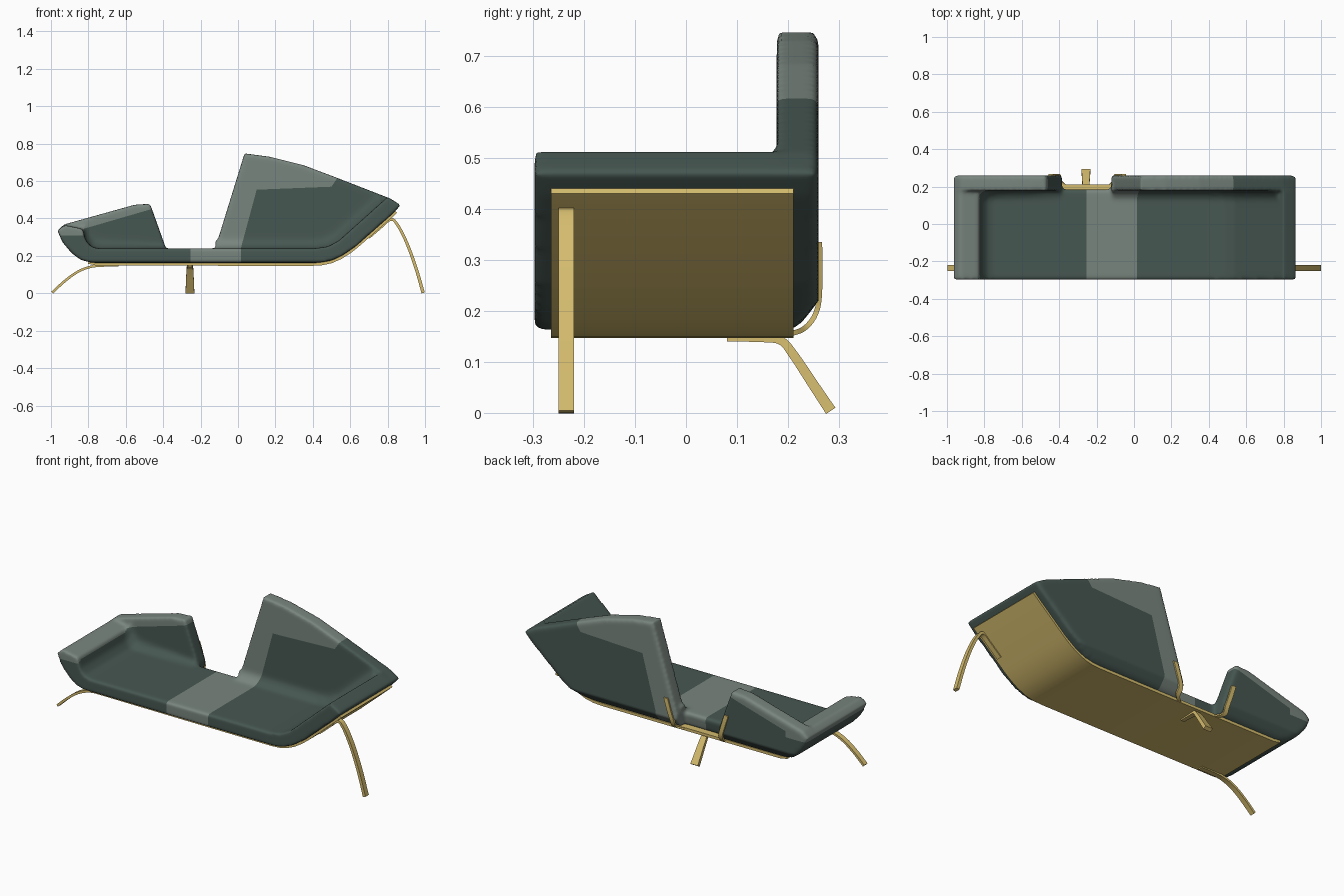
import bpy, bmesh, math
from mathutils import Vector

if "Cube" in bpy.data.objects:
    bpy.data.objects.remove(bpy.data.objects["Cube"])


def material(name, rgb):
    m = bpy.data.materials.new(name)
    m.diffuse_color = (*rgb, 1)
    m.use_nodes = True
    m.node_tree.nodes["Principled BSDF"].inputs["Base Color"].default_value = m.diffuse_color
    return m


GREEN = material("dark green fabric", (0.062, 0.095, 0.082))
GREY = material("grey green fabric", (0.19, 0.235, 0.21))
GOLD = material("gold metal", (0.66, 0.50, 0.155))


def make_object(name, bm, mats):
    bmesh.ops.recalc_face_normals(bm, faces=bm.faces[:])
    me = bpy.data.meshes.new(name)
    bm.to_mesh(me)
    bm.free()
    ob = bpy.data.objects.new(name, me)
    bpy.context.collection.objects.link(ob)
    for m in mats:
        me.materials.append(m)
    bpy.ops.object.select_all(action='DESELECT')
    ob.select_set(True)
    bpy.context.view_layer.objects.active = ob
    return ob


def prism(bm, pts, y0, y1):
    """Closed solid from an (x, z) outline between two y values."""
    a = [bm.verts.new((x, y0, z)) for x, z in pts]
    b = [bm.verts.new((x, y1, z)) for x, z in pts]
    fs = [bm.faces.new(a), bm.faces.new(b[::-1])]
    for i in range(len(pts)):
        j = (i + 1) % len(pts)
        fs.append(bm.faces.new((a[j], a[i], b[i], b[j])))
    bmesh.ops.recalc_face_normals(bm, faces=fs)


def rounded(path, n):
    """Catmull-Rom subdivision of a path."""
    p = [Vector(v) for v in path]
    if n < 2:
        return p
    out = []
    for i in range(len(p) - 1):
        a, b, c, d = p[max(i - 1, 0)], p[i], p[i + 1], p[min(i + 2, len(p) - 1)]
        for k in range(n):
            t = k / n
            out.append(0.5 * (2 * b + (c - a) * t + (2 * a - 5 * b + 4 * c - d) * t * t
                              + (3 * b - a - 3 * c + d) * t ** 3))
    return out + [p[-1]]


def strip(name, path, side, w0, w1, t0, t1, n=5):
    """Flat metal bar along a path, tapering from w0 x t0 to w1 x t1."""
    p, side, bm, prev = rounded(path, n), Vector(side), bmesh.new(), None
    for i, c in enumerate(p):
        f = i / (len(p) - 1)
        tan = (p[min(i + 1, len(p) - 1)] - p[max(i - 1, 0)]).normalized()
        up = tan.cross(side).normalized()
        w, t = (w0 + (w1 - w0) * f) / 2, (t0 + (t1 - t0) * f) / 2
        ring = [bm.verts.new(c + side * w * a + up * t * b)
                for a, b in ((-1, -1), (1, -1), (1, 1), (-1, 1))]
        if prev:
            for k in range(4):
                bm.faces.new((prev[k], prev[(k + 1) % 4], ring[(k + 1) % 4], ring[k]))
        else:
            bm.faces.new(ring)
        prev = ring
    bm.faces.new(prev[::-1])
    make_object(name, bm, [GOLD])
    bpy.ops.object.shade_smooth_by_angle(angle=math.radians(35))


# Upholstered shell: front-view outlines
under_left = [(-0.965, 0.335), (-0.94, 0.275), (-0.89, 0.215), (-0.84, 0.178), (-0.78, 0.163)]
under_right = [(0.43, 0.163), (0.50, 0.175), (0.56, 0.203), (0.63, 0.252), (0.83, 0.428), (0.87, 0.472)]
inner_right = [(0.41, 0.24), (0.48, 0.25), (0.54, 0.282), (0.80, 0.515)]
inner_left = [(-0.83, 0.345), (-0.815, 0.285), (-0.785, 0.25), (-0.75, 0.24)]

bm = bmesh.new()
# Seat with both raised ends
prism(bm, under_left + under_right + inner_right[::-1] + inner_left[::-1] + [(-0.93, 0.365)], -0.297, 0.184)
# Tall right back and low left back
prism(bm, [(-0.12, 0.163)] + under_right + [(0.80, 0.512), (0.53, 0.617), (0.35, 0.685), (0.17, 0.73),
           (0.035, 0.748), (-0.122, 0.24)], 0.178, 0.26)
prism(bm, under_left + [(-0.385, 0.163), (-0.385, 0.24), (-0.47, 0.478), (-0.55, 0.474), (-0.93, 0.368)],
      0.178, 0.26)
# Stepped fillets between seat and backs, smoothed later
R = 0.065
for k in range(6):
    a = 0.004 + k * 0.01
    d = R - math.sqrt(R * R - (R - a) ** 2)
    ir = [(-0.11, 0.24)] + inner_right[:3] + [(0.77, 0.488)]
    prism(bm, [(x, z - 0.012) for x, z in ir] + [(x - 0.4 * d, z + d) for x, z in ir[::-1]], 0.178 - a, 0.21)
    il = [(-0.83, 0.335)] + inner_left[1:] + [(-0.40, 0.24)]
    prism(bm, [(x, z - 0.012) for x, z in il] + [(x + 0.3 * d, z + d * (0.4 if i == 4 else 1))
          for i, (x, z) in reversed(list(enumerate(il)))], 0.178 - a, 0.21)
sofa = make_object("upholstered_shell", bm, [GREEN, GREY])
rm = sofa.modifiers.new("fuse", 'REMESH')
rm.mode, rm.voxel_size = 'VOXEL', 0.009
sm = sofa.modifiers.new("soften", 'SMOOTH')
sm.factor, sm.iterations = 0.5, 12
for m in ("fuse", "soften"):
    bpy.ops.object.modifier_apply(modifier=m)

bm = bmesh.new()
bm.from_mesh(sofa.data)
# Round the lower rear edge
for v in bm.verts:
    v.co.y -= 0.75 * max(0, 0.22 - v.co.z) * min(1, max(0, (v.co.y - 0.17) / 0.08))
# Clean colour borders, as (point, direction) lines in the front view
for (px, pz), (dx, dz) in (((-0.255, 0.2), (0, 1)), ((0.015, 0.24), (0, 1)), ((0.015, 0.24), (0.27, 1)),
                           ((0, 0.55), (1, 0.04)), ((0.50, 0.57), (0.67, 1)),
                           ((-0.48, 0.445), (1, 0.29)), ((-0.9, 0.31), (1, 0))):
    bmesh.ops.bisect_plane(bm, geom=bm.verts[:] + bm.edges[:] + bm.faces[:],
                           plane_co=(px, 0, pz), plane_no=(dz, 0, -dx))
for f in bm.faces:
    c = f.calc_center_median()
    x, z = c.x, c.z
    centre_band = -0.255 < x < 0.015 + max(0, z - 0.24) * 0.27
    back_cap = x > -0.2 and z > 0.55 + 0.04 * x and x < 0.50 + (z - 0.57) * 0.67
    low_cap = x < -0.3 and z > 0.445 + 0.29 * (x + 0.48)
    arm_cap = x < -0.825 and z > 0.31
    f.material_index = int(centre_band or back_cap or low_cap or arm_cap)
    f.smooth = True
bm.to_mesh(sofa.data)
bm.free()

# Metal plate under the seat and up the right end
plate = [(-0.80, 0.166), (-0.76, 0.157), (0.0, 0.155), (0.40, 0.155), (0.45, 0.158), (0.50, 0.169),
         (0.55, 0.191), (0.60, 0.223), (0.64, 0.255), (0.82, 0.413), (0.845, 0.436)]
strip("base_plate", [(x, -0.027, z) for x, z in plate], (0, 1, 0), 0.475, 0.475, 0.016, 0.016, 1)

# Legs
strip("front_left_leg", [(x, -0.235, z) for x, z in
      ((-0.64, 0.148), (-0.72, 0.148), (-0.79, 0.141), (-0.86, 0.113), (-0.93, 0.062), (-0.993, 0.004))],
      (0, 1, 0), 0.03, 0.03, 0.012, 0.014)
strip("front_right_leg", [(x, -0.235, z) for x, z in
      ((0.70, 0.297), (0.76, 0.349), (0.815, 0.394), (0.85, 0.37), (0.90, 0.275), (0.95, 0.14), (0.99, 0.002))],
      (0, 1, 0), 0.03, 0.03, 0.012, 0.018)
strip("rear_leg", [(-0.257, y, z) for y, z in
      ((0.08, 0.146), (0.14, 0.146), (0.185, 0.142), (0.21, 0.115), (0.25, 0.055), (0.284, 0.004))],
      (1, 0, 0), 0.022, 0.048, 0.012, 0.022)

# Straps that hold the two backs
for name, x0, x1, x2 in (("right_back_strap", -0.13, -0.095, -0.055), ("left_back_strap", -0.37, -0.405, -0.445)):
    strip(name, [(x0, 0.15, 0.155), (x0, 0.20, 0.155), (x1, 0.235, 0.168), (x1, 0.258, 0.205),
                 ((x1 + x2) / 2, 0.263, 0.27), (x2, 0.262, 0.335)],
          (1, 0, 0), 0.026, 0.026, 0.01, 0.01)
